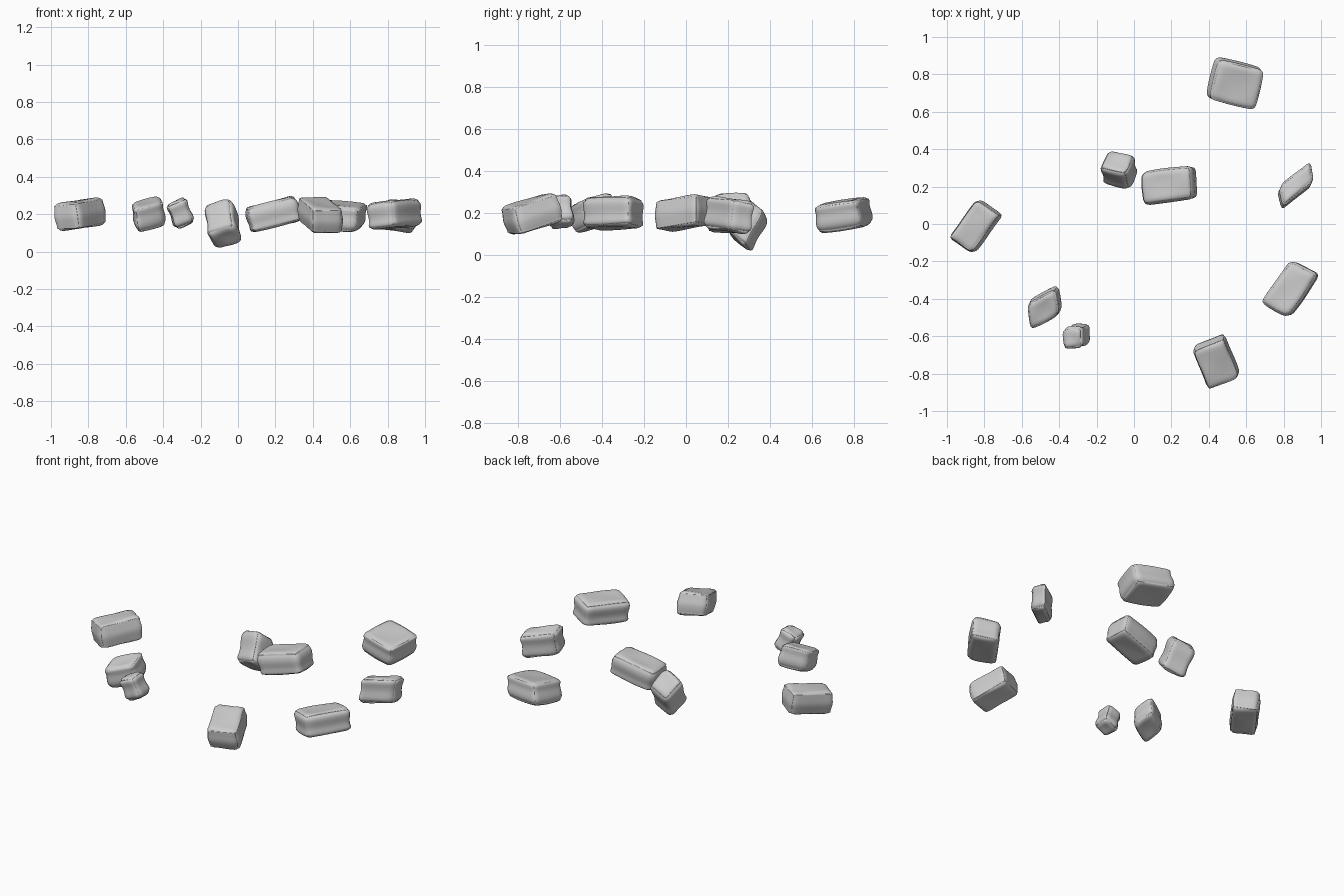
import bpy
import bmesh
from math import sin, cos, pi
from mathutils import Vector

default_cube = bpy.data.objects.get("Cube")
if default_cube:
    bpy.data.objects.remove(default_cube, do_unlink=True)

# One plain grey for all the stones
stone_grey = bpy.data.materials.new("stone_grey")
stone_grey.use_nodes = True
colour = (0.6, 0.6, 0.6, 1)
stone_grey.diffuse_color = colour
stone_grey.node_tree.nodes["Principled BSDF"].inputs["Base Color"].default_value = colour

CUTS = 17
CORNER_RADIUS = 0.032
GROWTH = 1.035


def rounded_point(unit, half):
    """Move a point of a cube (-1 to 1) onto a rounded box with given half sizes."""
    point = Vector([sin(t * pi / 2) * h for t, h in zip(unit, half)])
    core = Vector([max(-(h - CORNER_RADIUS), min(h - CORNER_RADIUS, p))
                   for p, h in zip(point, half)])
    outward = (point - core).normalized()
    return core, outward


def weathering(unit, phase):
    """Shallow hollows in the faces and horizontal layers around the sides."""
    x, y, z = unit
    side = 1 - max(0, abs(z) - 0.7) / 0.3
    layers = 0.003 * cos(z * pi * 2.2 + phase) * side
    waves = 0.003 * sin(x * 4 + phase) * sin(y * 4 - phase)
    return layers + waves


def make_stone(name, centre, width, depth, height, phase):
    """Build a worn block from its centre and its three edge directions."""
    edges = [Vector(e) * GROWTH for e in (width, depth, height)]
    half = [e.length / 2 for e in edges]
    axes = [e.normalized() for e in edges]

    bm = bmesh.new()
    bmesh.ops.create_cube(bm, size=2)
    bmesh.ops.subdivide_edges(bm, edges=bm.edges[:], cuts=CUTS, use_grid_fill=True)
    for vert in bm.verts:
        unit = vert.co.copy()
        core, outward = rounded_point(unit, half)
        local = core + outward * (CORNER_RADIUS + weathering(unit, phase))
        vert.co = sum((axis * t for axis, t in zip(axes, local)), Vector(centre))
    bmesh.ops.recalc_face_normals(bm, faces=bm.faces[:])
    for face in bm.faces:
        face.smooth = True

    mesh = bpy.data.meshes.new(name)
    bm.to_mesh(mesh)
    bm.free()
    mesh.materials.append(stone_grey)
    stone = bpy.data.objects.new(name, mesh)
    bpy.context.collection.objects.link(stone)
    return stone


# Each stone: centre, then its width, depth and height edges
stones = {
    "right_stone": ((-.845, -.012, .20), (.13, -.08, .01), (.15, .20, .03), (-.02, 0, .14)),
    "front_right_stone": ((-.478, -.445, .20), (.15, .08, .04), (-.02, .14, .04), (-.02, -.03, .13)),
    "small_stone": ((-.307, -.60, .205), (.10, .01, .04), (0, .11, .01), (-.05, -.02, .13)),
    "tipped_stone": ((-.08, .29, .15), (.14, -.03, .04), (.05, .10, -.09), (-.02, .09, .16)),
    "middle_stone": ((.188, .207, .20), (.26, .035, .065), (-.01, .17, 0), (-.035, 0, .13)),
    "front_stone": ((.44, -.735, .195), (.165, .07, 0), (-.08, .21, .07), (0, -.035, .13)),
    "back_stone": ((.54, .752, .19), (.24, -.06, -.02), (.05, .21, .03), (.025, -.02, .13)),
    "left_stone": ((.865, .205, .19), (.16, .13, -.015), (-.015, .11, -.02), (.01, .02, .15)),
    "front_left_stone": ((.837, -.347, .20), (.145, -.075, .02), (.155, .22, .01), (-.015, 0, .14)),
}
for number, (name, shape) in enumerate(stones.items()):
    make_stone(name, *shape, phase=number * 1.3)
